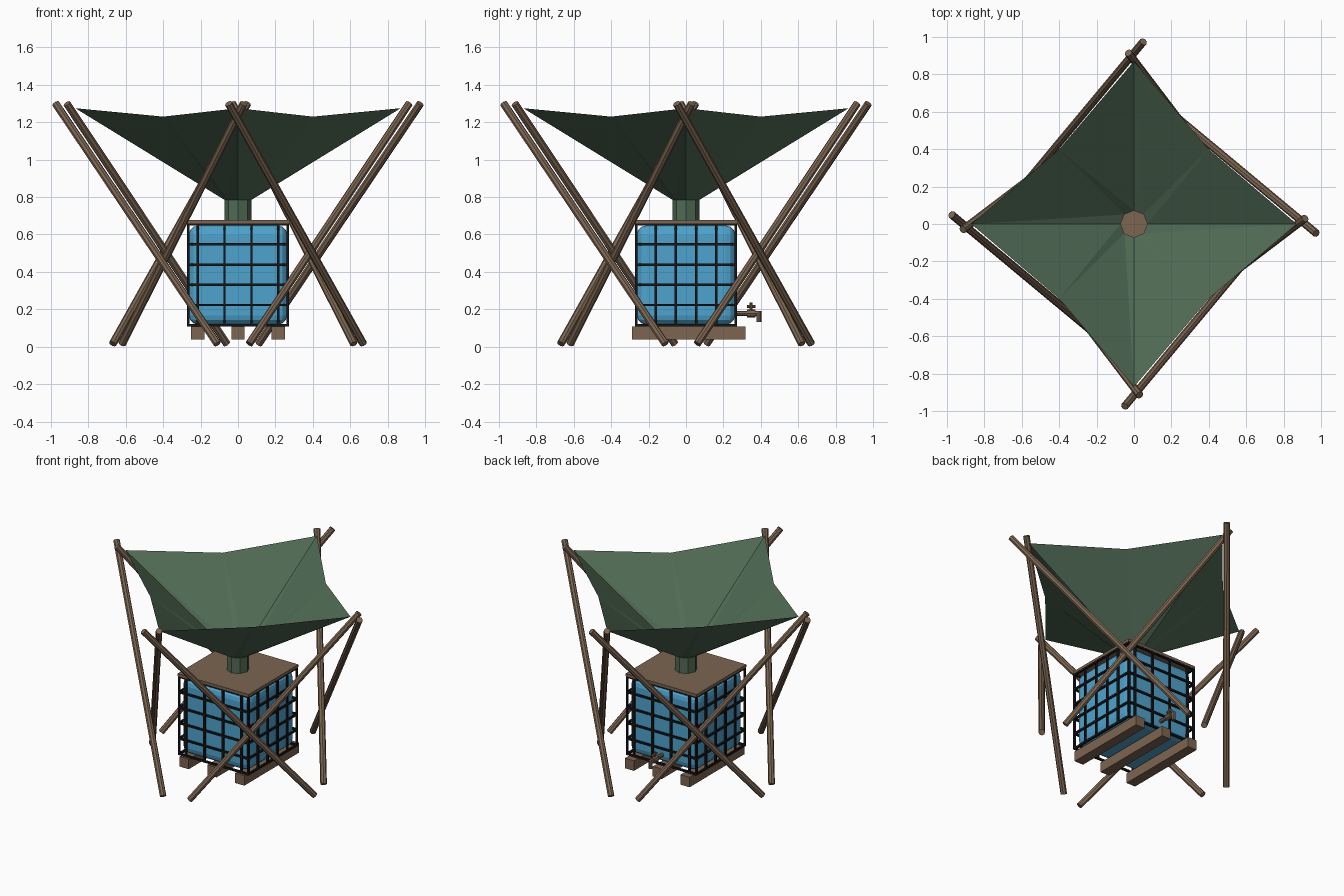
import bpy
import bmesh
from math import cos, sin, pi
from mathutils import Vector, Matrix

if "Cube" in bpy.data.objects:
    bpy.data.objects.remove(bpy.data.objects["Cube"], do_unlink=True)


def make_material(name, rgb):
    mat = bpy.data.materials.new(name)
    mat.use_nodes = True
    mat.diffuse_color = (*rgb, 1)
    mat.node_tree.nodes["Principled BSDF"].inputs["Base Color"].default_value = (*rgb, 1)
    return mat


wood = make_material("brown wood", (0.2, 0.13, 0.08))
green = make_material("green canvas", (0.08, 0.147, 0.09))
blue = make_material("blue plastic", (0.075, 0.37, 0.62))
black = make_material("black metal", (0.008, 0.008, 0.008))


def finish(name, bm, mat):
    mesh = bpy.data.meshes.new(name)
    bm.to_mesh(mesh)
    bm.free()
    mesh.materials.append(mat)
    obj = bpy.data.objects.new(name, mesh)
    bpy.context.collection.objects.link(obj)
    return obj


def add_box(bm, centre, size):
    m = Matrix.Translation(centre) @ Matrix.Diagonal((*size, 1))
    bmesh.ops.create_cube(bm, size=1, matrix=m)


def add_rod(bm, start, end, radius, sides=8):
    a, b = Vector(start), Vector(end)
    axis = b - a
    m = Matrix.Translation((a + b) / 2) @ axis.to_track_quat("Z", "Y").to_matrix().to_4x4()
    bmesh.ops.create_cone(bm, cap_ends=True, segments=sides, radius1=radius,
                          radius2=radius, depth=axis.length, matrix=m)


def box(name, centre, size, mat):
    bm = bmesh.new()
    add_box(bm, centre, size)
    return finish(name, bm, mat)


# Crossed support poles, one outer and one inner per side
pole_ends = {
    "outer_pole": ((-0.05, -0.975, 1.3), (0.67, -0.11, 0.015)),
    "inner_pole": ((0.915, 0.03, 1.3), (0.06, -0.62, 0.015)),
}
for side in range(4):
    turn = Matrix.Rotation(side * pi / 2, 3, "Z")
    for name, (top, foot) in pole_ends.items():
        bm = bmesh.new()
        add_rod(bm, turn @ Vector(foot), turn @ Vector(top), 0.021)
        finish(f"{name}_{side + 1}", bm, wood)

# Funnel canopy: raised corners and lower edge middles, narrowing to the spout
bm = bmesh.new()
rim, neck = [], []
for i in range(8):
    a = i * pi / 4
    r, z = (0.87, 1.275) if i % 2 == 0 else (0.565, 1.23)
    rim.append(bm.verts.new((r * cos(a), r * sin(a), z)))
    neck.append(bm.verts.new((0.072 * cos(a), 0.072 * sin(a), 0.785)))
for i in range(8):
    j = (i + 1) % 8
    bm.faces.new((neck[i], rim[i], rim[j]))
    bm.faces.new((neck[i], rim[j], neck[j]))
bmesh.ops.recalc_face_normals(bm, faces=bm.faces)
if sum(f.normal.z for f in bm.faces) < 0:
    bmesh.ops.reverse_faces(bm, faces=bm.faces)
finish("canopy", bm, green)

# Open spout
bm = bmesh.new()
bmesh.ops.create_cone(bm, cap_ends=False, segments=8, radius1=0.072, radius2=0.072,
                      depth=0.11, matrix=Matrix.Translation((0, 0, 0.73)))
finish("canopy_spout", bm, green)

# Tank with rounded edges and its lid board
tank = box("water_tank", (0, 0, 0.383), (0.525, 0.525, 0.53), blue)
bevel = tank.modifiers.new("rounded edges", "BEVEL")
bevel.width = 0.05
bevel.segments = 3
box("lid_board", (0, 0, 0.668), (0.55, 0.55, 0.018), wood)

# Wire cage
bm = bmesh.new()
half, wire, low, high = 0.267, 0.013, 0.115, 0.655
for k in range(6):
    z = low + k * (high - low) / 5
    for s in (-1, 1):
        add_box(bm, (0, s * half, z), (2 * half + wire, wire, wire))
        add_box(bm, (s * half, 0, z), (wire, 2 * half + wire, wire))
mid, tall = (low + high) / 2, high - low
for s in (-1, 1):
    for x in (-0.215, -0.072, 0.072, 0.215):
        add_box(bm, (x, s * half, mid), (wire, wire, tall))
    for y in (-0.162, -0.054, 0.054, 0.162):
        add_box(bm, (s * half, y, mid), (wire, wire, tall))
    for t in (-1, 1):
        add_box(bm, (s * half, t * half, mid), (wire, wire, tall))
finish("wire_cage", bm, black)

# Base skids
for name, x in (("left", 0.215), ("middle", 0), ("right", -0.215)):
    box(f"{name}_skid", (x, 0.015, 0.073), (0.07, 0.605, 0.07), wood)

# Tap at the back
bm = bmesh.new()
add_rod(bm, (0, 0.25, 0.178), (0, 0.39, 0.178), 0.013)
add_rod(bm, (0, 0.325, 0.178), (0, 0.372, 0.178), 0.021)
add_rod(bm, (0, 0.39, 0.19), (0, 0.39, 0.132), 0.013)
add_rod(bm, (0, 0.348, 0.18), (0, 0.348, 0.235), 0.008)
add_rod(bm, (0, 0.325, 0.215), (0, 0.371, 0.215), 0.008)
finish("tap", bm, wood)
